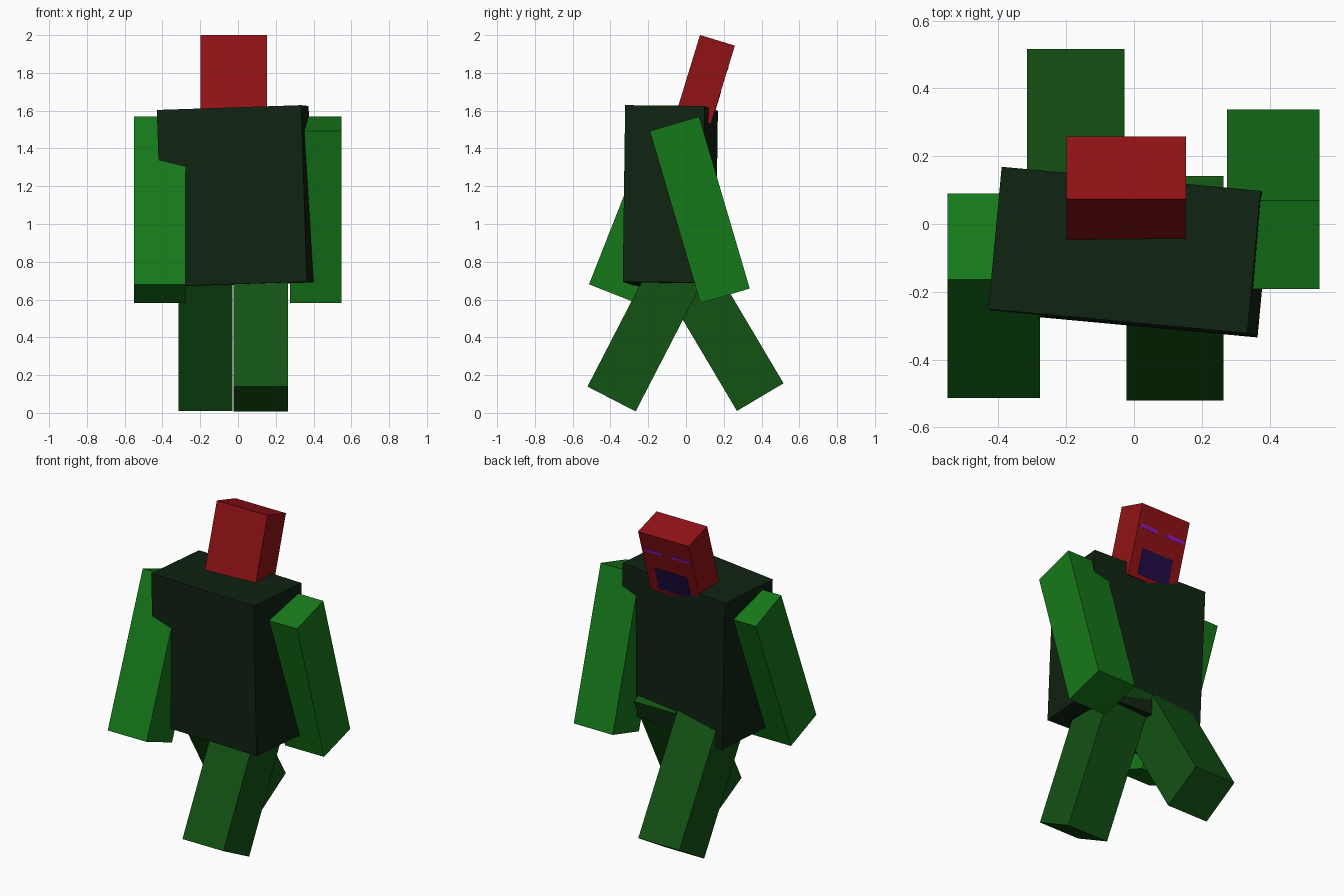
import bpy
from math import radians
from mathutils import Euler, Vector

if "Cube" in bpy.data.objects:
    bpy.data.objects.remove(bpy.data.objects["Cube"])


def material(name, rgb):
    m = bpy.data.materials.new(name)
    m.diffuse_color = (*rgb, 1)
    m.use_nodes = True
    m.node_tree.nodes["Principled BSDF"].inputs["Base Color"].default_value = m.diffuse_color
    return m


RED = material("red", (0.28, 0.006, 0.008))
ARM = material("bright_green", (0.008, 0.19, 0.01))
LEG = material("mid_green", (0.006, 0.085, 0.007))
BODY = material("dark_green", (0.005, 0.017, 0.006))
PURPLE = material("purple", (0.28, 0.01, 0.5))
INDIGO = material("indigo", (0.015, 0.004, 0.06))


def block(name, center, size, rot, mat):
    """Box with given centre, dimensions and rotation in degrees."""
    bpy.ops.mesh.primitive_cube_add(size=1, location=center,
                                    rotation=[radians(a) for a in rot])
    ob = bpy.context.object
    ob.name = ob.data.name = name
    ob.scale = size
    bpy.ops.object.transform_apply(location=False, rotation=False, scale=True)
    ob.data.materials.append(mat)
    return ob


# Torso, slightly twisted
block("torso", (-0.013, -0.083, 1.147), (0.768, 0.422, 0.935), (-0.6, -1.9, -5.3), BODY)

# Swinging arms
block("right_arm", (0.411, 0.073, 1.075), (0.272, 0.272, 0.949), (16.4, 0, 0), ARM)
block("left_arm", (-0.414, -0.212, 1.075), (0.272, 0.272, 0.955), (-21.5, 0, 0), ARM)

# Striding legs
block("right_leg", (0.121, -0.19, 0.469), (0.287, 0.287, 0.89), (-27.3, 0, 0), LEG)
block("left_leg", (-0.172, 0.166, 0.466), (0.287, 0.287, 0.89), (30.7, 0, 0), LEG)

# Tilted head
HEAD, TILT = Vector((-0.023, 0.103, 1.765)), (-17, 0, 0)
W, D, H = 0.353, 0.193, 0.434
block("head", HEAD, (W, D, H), TILT, RED)

# Face plates: left/right and top/bottom as fractions of the rear head face
turn = Euler([radians(a) for a in TILT])
for name, u0, u1, v0, v1, mat in (
        ("right_eye", 0.05, 0.41, 0.27, 0.32, PURPLE),
        ("left_eye", 0.59, 0.95, 0.27, 0.32, PURPLE),
        ("mouth", 0.18, 0.82, 0.58, 0.94, INDIGO)):
    offset = Vector(((0.5 - (u0 + u1) / 2) * W, D / 2, (0.5 - (v0 + v1) / 2) * H))
    offset.rotate(turn)
    block(name, HEAD + offset, ((u1 - u0) * W, 0.004, (v1 - v0) * H), TILT, mat)
